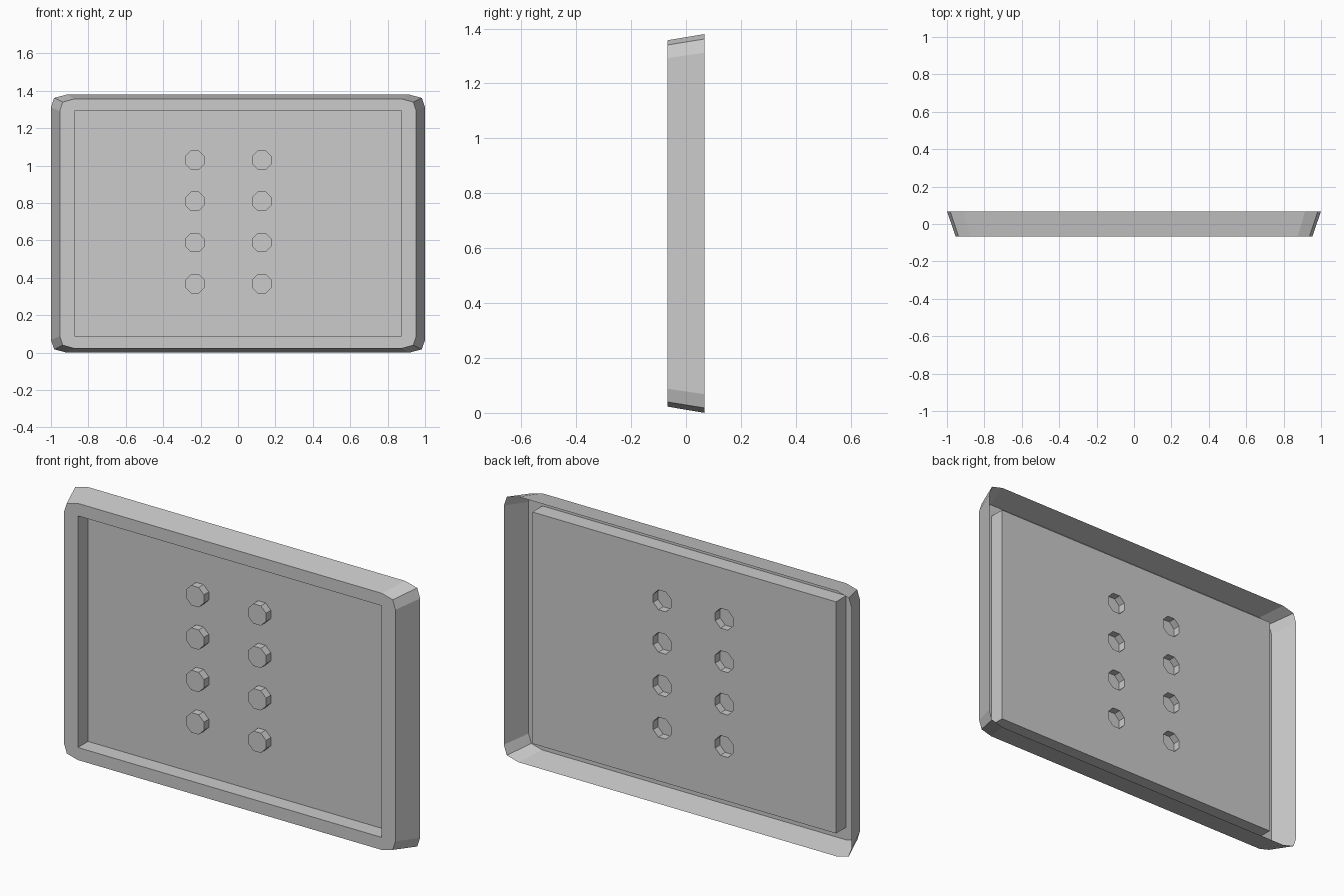
import bpy, bmesh, math
from mathutils import Vector

if "Cube" in bpy.data.objects:
    bpy.data.objects.remove(bpy.data.objects["Cube"])

MID = 0.69                               # mid height of the plate
Y_FRONT, Y_FLOOR, Y_BACK = -0.068, 0.015, 0.068
Y_STUD = -0.025


def ring(bm, pts, y):
    return [bm.verts.new((x, y, z)) for x, z in pts]


def loop_edges(bm, vs):
    return [bm.edges.get((a, b)) or bm.edges.new((a, b))
            for a, b in zip(vs, vs[1:] + vs[:1])]


def bridge(bm, a, b):
    n = len(a)
    for i in range(n):
        j = (i + 1) % n
        bm.faces.new((a[i], a[j], b[j], b[i]))


def fill(bm, *loops):
    # flat face bounded by the first loop, with the others as holes
    edges = [e for l in loops for e in loop_edges(bm, l)]
    bmesh.ops.triangle_fill(bm, use_beauty=True, edges=edges, normal=(0, -1, 0))


def finish(bm, name):
    bmesh.ops.recalc_face_normals(bm, faces=bm.faces)
    if sum(f.normal.y * f.calc_area() for f in bm.faces) > 0:
        bmesh.ops.reverse_faces(bm, faces=bm.faces)
    me = bpy.data.meshes.new(name)
    bm.to_mesh(me)
    bm.free()
    ob = bpy.data.objects.new(name, me)
    bpy.context.collection.objects.link(ob)
    return ob


def mirrored(quarter):
    # mirror one corner's points into a full outline around mid height
    right = quarter + [(x, -z) for x, z in reversed(quarter)]
    full = right + [(-x, z) for x, z in reversed(right)]
    return [(x, z + MID) for x, z in full]


front_outline = mirrored([(0.875, 0.667), (0.937, 0.650), (0.953, 0.602)])
back_outline = mirrored([(0.915, 0.690), (0.983, 0.672), (1.0, 0.622)])
recess_outline = mirrored([(0.873, 0.602)])

# Housing: flared side wall, open at the back, with a flat front rim
bm = bmesh.new()
front = ring(bm, front_outline, Y_FRONT)
bridge(bm, ring(bm, back_outline, Y_BACK), front)
fill(bm, front, ring(bm, recess_outline, Y_FRONT))
finish(bm, "housing")

# Recessed panel: tray walls, floor, and hollow eight-sided studs
bm = bmesh.new()
floor = ring(bm, recess_outline, Y_FLOOR)
bridge(bm, ring(bm, recess_outline, Y_FRONT), floor)
holes = []
r = 0.0515 / math.cos(math.pi / 8)
for cx in (-0.23, 0.127):
    for row in range(4):
        cz = 0.368 + row * 0.2205
        octagon = [(cx + r * math.cos((k + 0.5) * math.pi / 4),
                    cz + r * math.sin((k + 0.5) * math.pi / 4)) for k in range(8)]
        base, cap = ring(bm, octagon, Y_FLOOR), ring(bm, octagon, Y_STUD)
        bridge(bm, base, cap)
        bm.faces.new(cap)
        holes.append(base)
fill(bm, floor, *holes)
finish(bm, "recessed_panel")
